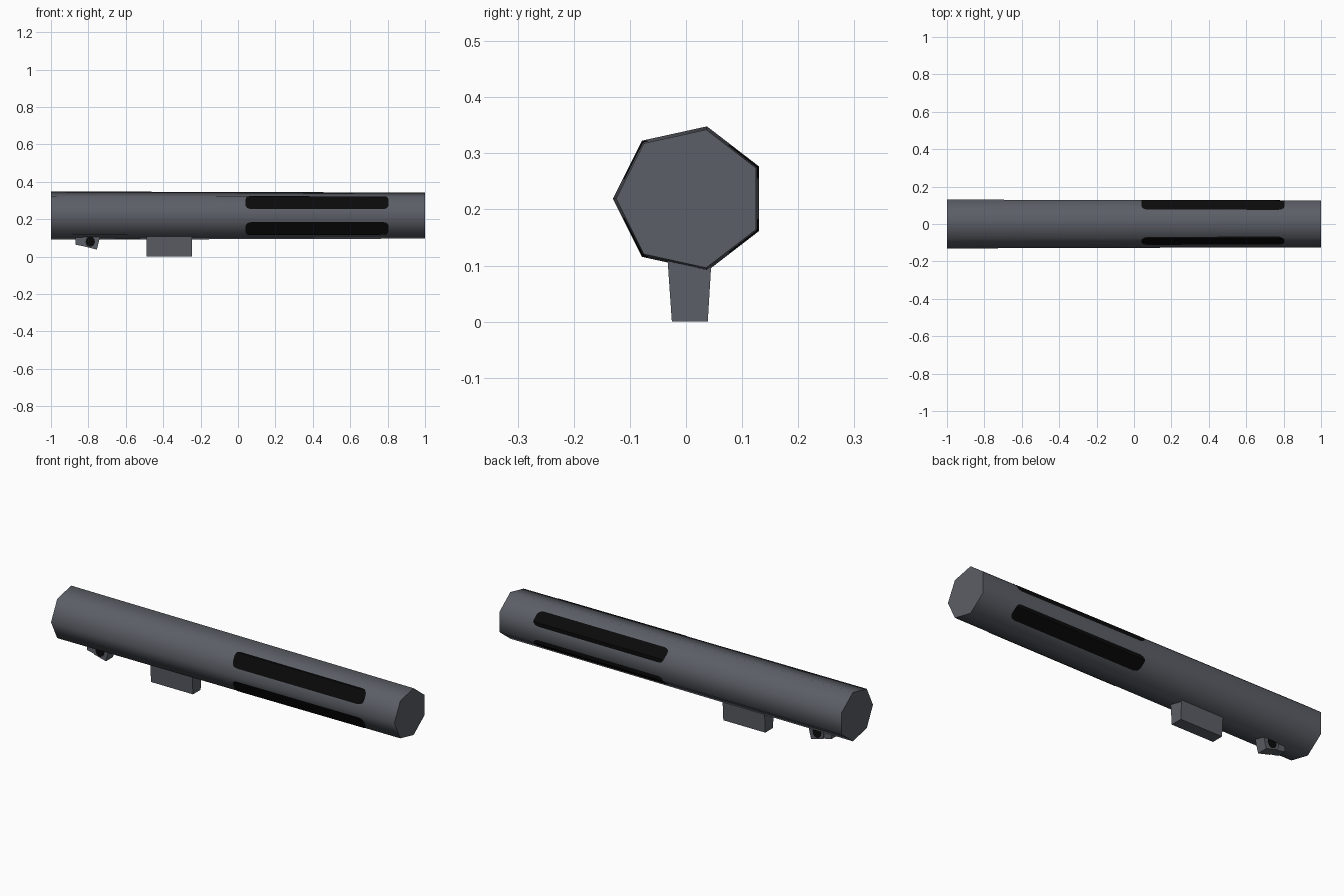
import bpy, bmesh, math
from mathutils import Vector

if "Cube" in bpy.data.objects:
    bpy.data.objects.remove(bpy.data.objects["Cube"])

CY, CZ, RY, RZ, SIDES = 0.0068, 0.219, 0.1373, 0.1323, 7
STEP = 2 * math.pi / SIDES


def material(name, rgb):
    m = bpy.data.materials.new(name)
    m.diffuse_color = (*rgb, 1)
    m.use_nodes = True
    m.node_tree.nodes["Principled BSDF"].inputs["Base Color"].default_value = m.diffuse_color
    return m


GREY = material("gunmetal grey", (0.105, 0.113, 0.133))
BLACK = material("slot black", (0.003, 0.003, 0.003))


def make(name, verts, faces, mat, closed=True):
    me = bpy.data.meshes.new(name)
    me.from_pydata(verts, [], faces)
    bm = bmesh.new()
    bm.from_mesh(me)
    if closed:
        bmesh.ops.recalc_face_normals(bm, faces=bm.faces)
    bm.to_mesh(me)
    bm.free()
    me.materials.append(mat)
    ob = bpy.data.objects.new(name, me)
    bpy.context.collection.objects.link(ob)
    return ob


def surface(x, a, lift=0.0):
    """Point on the tapered seven-sided tube; angle 0 is the -y corner."""
    r = math.cos(STEP / 2) / math.cos((a % STEP) - STEP / 2)
    k = 1 - 0.0225 * (x + 1)
    return Vector((x, CY - (RY * k * r + lift) * math.cos(a),
                   CZ + (RZ * k * r + lift) * math.sin(a)))


def prism(name, front, back, mat):
    """Closed solid between two matching outlines."""
    n = len(front)
    faces = [tuple(range(n)), tuple(range(2 * n - 1, n - 1, -1))]
    faces += [(i, (i + 1) % n, n + (i + 1) % n, n + i) for i in range(n)]
    return make(name, front + back, faces, mat)


# Main tube: smooth sides, flat end caps
tube = prism("tube", [surface(-1, i * STEP + 1e-6) for i in range(SIDES)],
             [surface(1, i * STEP + 1e-6) for i in range(SIDES)], GREY)
for p in tube.data.polygons:
    p.use_smooth = len(p.vertices) == 4


# Four long dark slots wrapped on the tube surface
def slot(name, a0, a1):
    x0, x1, rad = 0.04, 0.805, 0.03
    corners = [i * STEP for i in range(-7, 8) if a0 < i * STEP < a1]
    angles = sorted([a0 + (a1 - a0) * i / 20 for i in range(21)] + corners)
    verts, faces = [], []
    for a in angles:
        d = min(a - a0, a1 - a) * 0.13
        inset = rad - math.sqrt(max(0, rad ** 2 - max(0, rad - d) ** 2))
        verts += [surface(x0 + inset, a, 0.0015), surface(x1 - inset, a, 0.0015)]
    for i in range(len(angles) - 1):
        f = [2 * i, 2 * i + 1, 2 * i + 3, 2 * i + 2]
        n = (verts[f[1]] - verts[f[0]]).cross(verts[f[2]] - verts[f[1]])
        if n.dot(verts[f[0]] - Vector((verts[f[0]].x, CY, CZ))) < 0:
            f.reverse()
        faces.append(f)
    make(name, verts, faces, BLACK, closed=False)


for name, lo, hi in (("front_upper_slot", 17, 55), ("front_lower_slot", -55, -17),
                     ("back_upper_slot", 125, 163), ("back_lower_slot", 197, 235)):
    slot(name, math.radians(lo), math.radians(hi))

# Tapered mounting block under the tube
ends = [[(x, CY - 0.034, 0.115), (x, CY - 0.032, 0), (x, CY + 0.032, 0), (x, CY + 0.039, 0.115)]
        for x in (-0.49, -0.245)]
for e in ends:
    e[0] = (e[0][0], CY - 0.040, 0.115)
prism("mounting_block", ends[0], ends[1], GREY)


# Small tilted catch with a narrower rear tab
def side_block(name, outline, half, mat):
    return prism(name, [(x, CY - half, z) for x, z in outline],
                 [(x, CY + half, z) for x, z in outline], mat)


side_block("catch", [(-0.83, 0.115), (-0.825, 0.055), (-0.755, 0.037), (-0.735, 0.115)],
           0.029, GREY)
side_block("catch_tab", [(-0.87, 0.115), (-0.87, 0.064), (-0.80, 0.05), (-0.80, 0.115)],
           0.024, GREY)

# Dark round marks on both sides of the catch
disc = [(-0.79 + 0.025 * math.cos(i * math.pi / 6), 0.08 + 0.028 * math.sin(i * math.pi / 6))
        for i in range(12)]
side_block("catch_pin", disc, 0.0305, BLACK)
